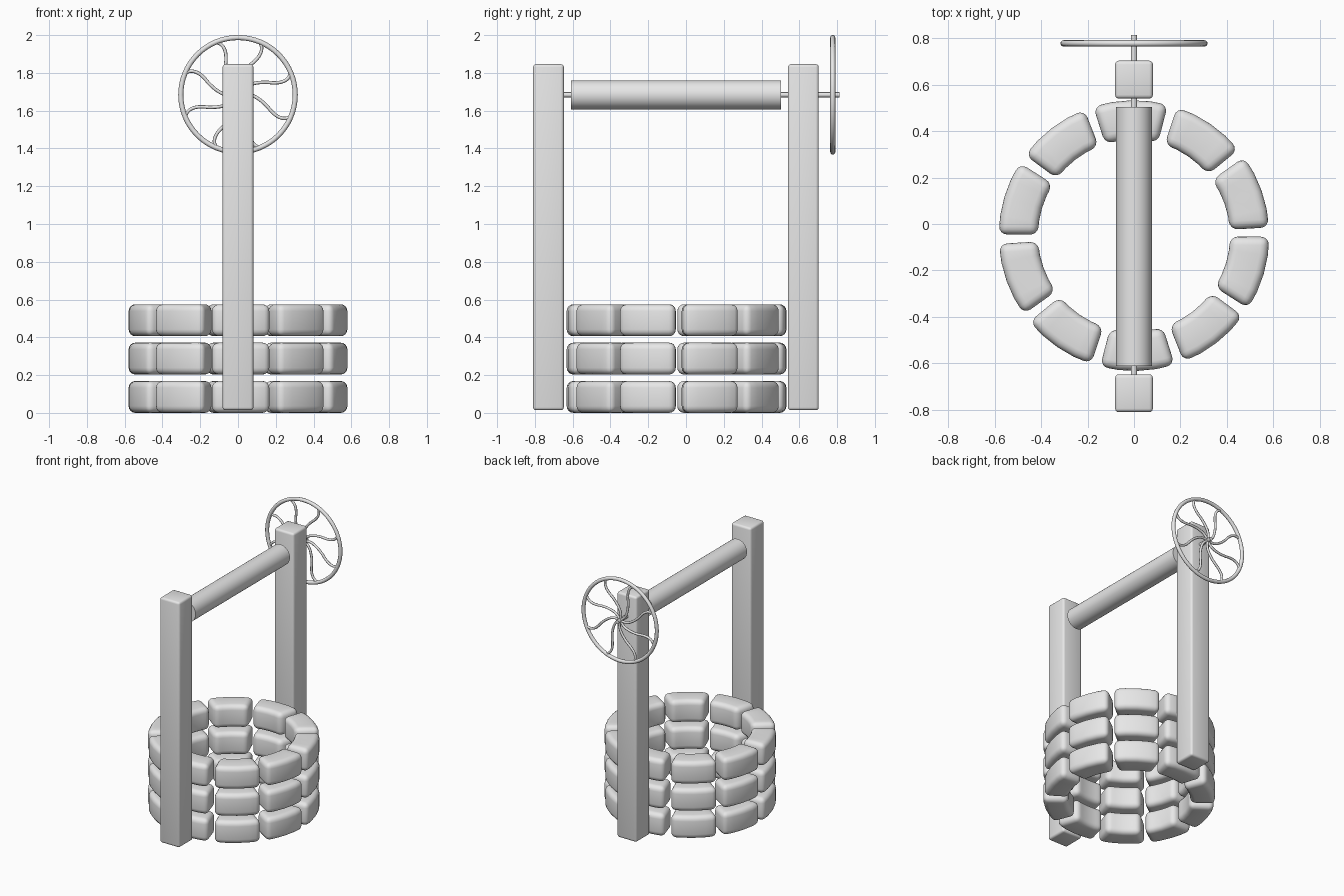
import bpy, bmesh, math
from mathutils import Matrix

if "Cube" in bpy.data.objects:
    bpy.data.objects.remove(bpy.data.objects["Cube"])

grey = bpy.data.materials.new("plain_grey")
grey.diffuse_color = (0.8, 0.8, 0.8, 1)
grey.use_nodes = True
grey.node_tree.nodes["Principled BSDF"].inputs["Base Color"].default_value = grey.diffuse_color

AXLE_Z = 1.684
WHEEL_Y = 0.777


def finish(ob, bevel=0, segments=3, angle=35):
    """Give the object its material, an optional bevel and smooth shading."""
    if not ob.data.materials:
        ob.data.materials.append(grey)
    bpy.ops.object.select_all(action='DESELECT')
    ob.select_set(True)
    bpy.context.view_layer.objects.active = ob
    if bevel:
        m = ob.modifiers.new("round", 'BEVEL')
        m.width, m.segments = bevel, segments
        m.limit_method, m.angle_limit = 'ANGLE', math.radians(40)
        bpy.ops.object.modifier_apply(modifier=m.name)
    bpy.ops.object.shade_smooth_by_angle(angle=math.radians(angle))
    return ob


def from_bmesh(name, bm):
    bmesh.ops.recalc_face_normals(bm, faces=bm.faces)
    me = bpy.data.meshes.new(name)
    bm.to_mesh(me)
    bm.free()
    ob = bpy.data.objects.new(name, me)
    bpy.context.collection.objects.link(ob)
    return ob


def rod(name, y0, y1, radius, sides):
    bpy.ops.mesh.primitive_cylinder_add(
        vertices=sides, radius=radius, depth=y1 - y0,
        location=(0, (y0 + y1) / 2, AXLE_Z), rotation=(math.pi / 2, 0, 0))
    ob = bpy.context.object
    ob.name = name
    return finish(ob)


# Wall stones: ten curved blocks per row, three rows
def add_stone(bm, mid, z0, z1, r0=0.413, r1=0.582, half=math.radians(16), n=4):
    rings = []
    for i in range(n + 1):
        a = mid - half + 2 * half * i / n
        rings.append([bm.verts.new((r * math.cos(a), r * math.sin(a) - 0.05, z))
                      for r, z in ((r0, z0), (r1, z0), (r1, z1), (r0, z1))])
    for p, q in zip(rings, rings[1:]):
        for k in range(4):
            bm.faces.new((p[k], p[(k + 1) % 4], q[(k + 1) % 4], q[k]))
    bm.faces.new(rings[0])
    bm.faces.new(rings[-1][::-1])


for row in range(3):
    bm = bmesh.new()
    z = row * 0.203
    for k in range(10):
        add_stone(bm, math.radians(18 + 36 * k + 1.5), z, z + 0.169)
    finish(from_bmesh(f"stone_row_{row + 1}", bm), bevel=0.036, segments=4, angle=60)

# Two upright posts
for name, y in (("front_post", -0.728), ("back_post", 0.621)):
    bm = bmesh.new()
    bmesh.ops.create_cube(bm, size=1, matrix=Matrix.Translation((0, y, 0.93))
                          @ Matrix.Diagonal((0.163, 0.163, 1.832, 1)))
    finish(from_bmesh(name, bm), bevel=0.016, angle=60)

# Rope roller and its thin axle
rod("roller", -0.61, 0.503, 0.077, 32)
rod("axle", -0.66, 0.812, 0.0135, 16)

# Hand wheel rim
bpy.ops.mesh.primitive_torus_add(
    major_radius=0.303, minor_radius=0.0135, major_segments=64, minor_segments=12,
    location=(0, WHEEL_Y, AXLE_Z), rotation=(math.pi / 2, 0, 0))
bpy.context.object.name = "wheel_rim"
finish(bpy.context.object, angle=60)

# Eight S-curved spokes: (radius, angle offset in degrees)
path = [(0.005, 38), (0.05, 28), (0.095, 15), (0.16, 2),
        (0.205, -4.5), (0.25, -6), (0.28, -4), (0.303, 0)]
cu = bpy.data.curves.new("wheel_spokes", 'CURVE')
cu.dimensions = '3D'
cu.bevel_depth, cu.bevel_resolution, cu.resolution_u = 0.009, 2, 4
cu.use_fill_caps = True
for k in range(8):
    sp = cu.splines.new('BEZIER')
    sp.bezier_points.add(len(path) - 1)
    for p, (r, off) in zip(sp.bezier_points, path):
        a = math.radians(22.5 + 45 * k + off)
        p.co = (r * math.cos(a), WHEEL_Y, AXLE_Z + r * math.sin(a))
        p.handle_left_type = p.handle_right_type = 'AUTO'
spokes = bpy.data.objects.new("wheel_spokes", cu)
bpy.context.collection.objects.link(spokes)
bpy.ops.object.select_all(action='DESELECT')
spokes.select_set(True)
bpy.context.view_layer.objects.active = spokes
bpy.ops.object.convert(target='MESH')
finish(bpy.context.object, angle=60)
